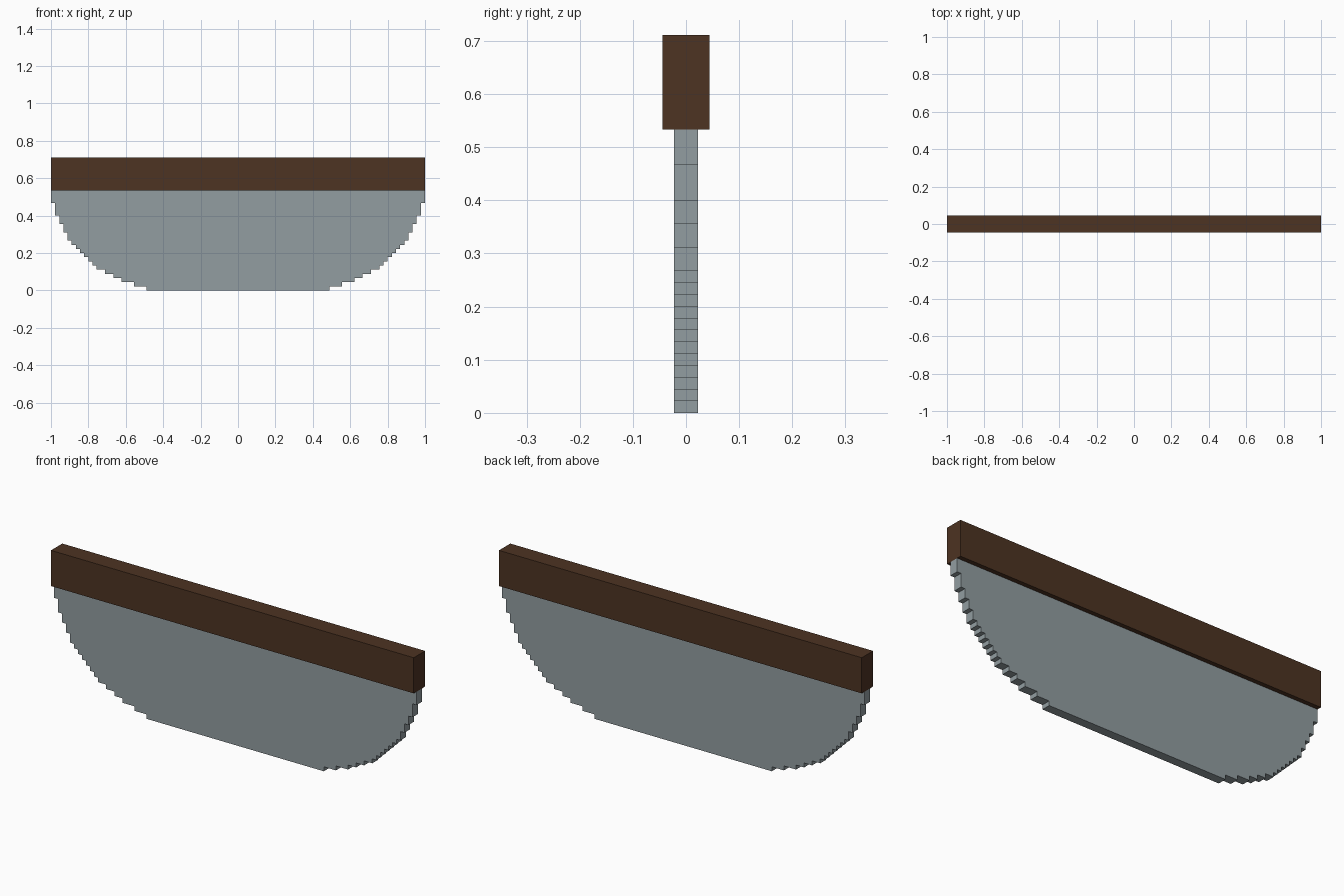
import bpy, bmesh

if "Cube" in bpy.data.objects:
    bpy.data.objects.remove(bpy.data.objects["Cube"])

U = 2 / 90  # the model sits on a regular grid, 90 cells long


def material(name, rgb):
    m = bpy.data.materials.new(name)
    m.diffuse_color = (*rgb, 1)
    m.use_nodes = True
    m.node_tree.nodes["Principled BSDF"].inputs["Base Color"].default_value = m.diffuse_color
    return m


def extruded(name, outline, half_depth, mat):
    """Extrude an x-z outline (grid cells) symmetrically along y."""
    bm = bmesh.new()
    face = bm.faces.new([bm.verts.new((x * U, -half_depth * U, z * U)) for x, z in outline])
    new = bmesh.ops.extrude_face_region(bm, geom=[face])["geom"]
    verts = [v for v in new if isinstance(v, bmesh.types.BMVert)]
    bmesh.ops.translate(bm, verts=verts, vec=(0, 2 * half_depth * U, 0))
    bmesh.ops.recalc_face_normals(bm, faces=bm.faces)
    mesh = bpy.data.meshes.new(name)
    bm.to_mesh(mesh)
    bm.free()
    mesh.materials.append(mat)
    obj = bpy.data.objects.new(name, mesh)
    bpy.context.collection.objects.link(obj)
    return obj


steel = material("steel grey", (0.287, 0.337, 0.356))
wood = material("dark brown wood", (0.074, 0.033, 0.016))

# Blade: stepped curve, half width and top height of each step
widths = [22, 25, 28, 30, 32] + list(range(34, 46))
tops = list(range(1, 13)) + [14, 16, 18, 21, 24]
right, z = [], 0
for w, top in zip(widths, tops):
    right += [(w, z), (w, top)]
    z = top
left = [(-x, h) for x, h in reversed(right)]
extruded("blade", right + left, 1, steel)

# Handle: wooden bar along the top of the blade
extruded("handle", [(-45, 24), (45, 24), (45, 32), (-45, 32)], 2, wood)
